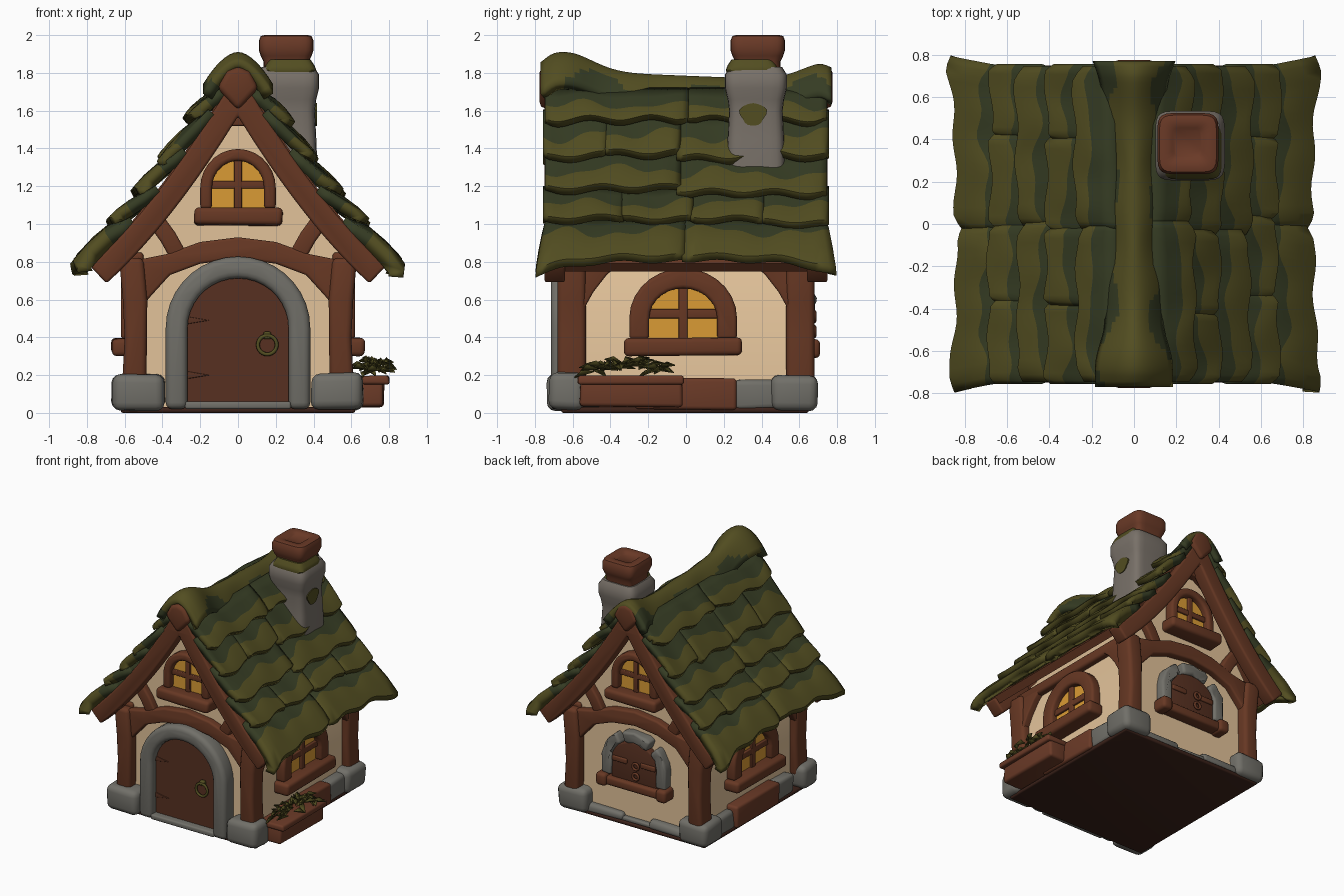
import bpy, bmesh, math, random
from math import sin, cos, pi, radians
from mathutils import Matrix, Vector

random.seed(4)
if "Cube" in bpy.data.objects:
    bpy.data.objects.remove(bpy.data.objects["Cube"])


def material(name, *rgb):
    m = bpy.data.materials.new(name)
    m.use_nodes = True
    m.diffuse_color = (*rgb, 1)
    m.node_tree.nodes["Principled BSDF"].inputs["Base Color"].default_value = (*rgb, 1)
    return m


PLASTER = material("cream plaster", .76, .54, .32)
TIMBER = material("timber brown", .135, .039, .017)
DOOR = material("door brown", .095, .03, .015)
STONE = material("grey stone", .165, .16, .14)
CHIM = material("chimney stone", .19, .165, .14)
OLIVE = material("olive moss", .085, .075, .015)
GREEN = material("dark green thatch", .036, .045, .017)
GLASS = material("amber glass", .7, .33, .035)
BRICK = material("red brick", .145, .042, .02)
UNDER = material("dark underside", .045, .016, .01)


def finish(name, bm, *mats):
    me = bpy.data.meshes.new(name)
    bm.to_mesh(me)
    bm.free()
    for m in mats:
        me.materials.append(m)
    ob = bpy.data.objects.new(name, me)
    bpy.context.collection.objects.link(ob)
    bpy.ops.object.select_all(action='DESELECT')
    ob.select_set(True)
    bpy.context.view_layer.objects.active = ob
    bpy.ops.object.shade_smooth_by_angle(angle=radians(50))
    return ob


def prism(name, pts, d0, d1, mat, a=0, bevel=.015, jitter=0):
    """Extrude an outline (sideways, up) outward from d0 to d1 on the wall turned by a degrees."""
    bm = bmesh.new()
    rings = [[bm.verts.new((u, -d, v)) for u, v in pts] for d in (d0, d1)]
    n = len(pts)
    for r in rings:
        bm.faces.new(r)
    for i in range(n):
        k = (i + 1) % n
        bm.faces.new((rings[0][i], rings[0][k], rings[1][k], rings[1][i]))
    for v in bm.verts:
        v.co += Vector([random.uniform(-jitter, jitter) for _ in range(3)])
    bmesh.ops.recalc_face_normals(bm, faces=bm.faces)
    if bevel:
        edges = [e for e in bm.edges if e.calc_face_angle(0) > radians(40)]
        bmesh.ops.bevel(bm, geom=edges, offset=bevel, segments=3, profile=.5,
                        affect='EDGES', clamp_overlap=True)
    bm.transform(Matrix.Rotation(radians(a), 4, 'Z'))
    return finish(name, bm, mat)


def rect(u0, u1, v0, v1):
    return [(u0, v0), (u1, v0), (u1, v1), (u0, v1)]


def arch(half, z0, spring, top, n=14):
    """Open path up one jamb, over the arch and down the other."""
    over = [(half * cos(pi * i / n), spring + (top - spring) * sin(pi * i / n)) for i in range(n + 1)]
    return [(half, z0)] + over + [(-half, z0)]


def strip(path, width):
    """Closed outline of a band following a path, with mitred bends."""
    p = [Vector(q) for q in path]
    left, right = [], []
    for i, q in enumerate(p):
        t0 = (q - p[max(i - 1, 0)] if i else p[1] - q).normalized()
        t1 = (p[i + 1] - q if i < len(p) - 1 else t0).normalized()
        t = (t0 + t1).normalized()
        off = Vector((-t.y, t.x)) * width / 2 / max(.45, t.dot(t0))
        left.append(tuple(q + off))
        right.append(tuple(q - off))
    return left + right[::-1]


def mirrored(path):
    return [(-x, z) for x, z in path[::-1]] + [q for q in path if q[0] > .001]


def roof_pt(x, off=0):
    n = Vector((1.75 - 1.06 * x, 1)).normalized()
    return x + n.x * off, 1.83 - 1.75 * x + .53 * x * x + n.y * off


def loft(name, rings, mat, c, power=.35, n=24):
    """Stack rounded squares given as (half size, height)."""
    bm = bmesh.new()
    rows = []
    for h, z in rings:
        row = []
        for i in range(n):
            a = 2 * pi * i / n + pi / n
            x, y = [math.copysign(abs(f(a)) ** power, f(a)) * h for f in (cos, sin)]
            row.append(bm.verts.new((c[0] + x, c[1] + y, z)))
        rows.append(row)
    for r0, r1 in zip(rows, rows[1:]):
        for i in range(n):
            bm.faces.new((r0[i], r0[(i + 1) % n], r1[(i + 1) % n], r1[i]))
    bm.faces.new(rows[0][::-1])
    bm.faces.new(rows[-1])
    return finish(name, bm, mat)


def window(name, a, d, u, half, z0, spring, top, t, sill, bar):
    def move(pts):
        return [(x + u, z) for x, z in pts]
    prism(name + "_glass", move(arch(half + .02, z0, spring, top + .02)), d - .02, d + .02, GLASS, a, 0)
    prism(name + "_frame", move(strip(arch(half + t / 2, z0, spring, top + t / 2), t)),
          d - .02, d + .07, TIMBER, a, .02)
    prism(name + "_upright", move(rect(-bar, bar, z0, top + .02)), d, d + .04, TIMBER, a, .006)
    zm = (z0 + top) / 2
    prism(name + "_crossbar", move(rect(-half - .02, half + .02, zm - bar, zm + bar)),
          d, d + .038, TIMBER, a, .006)
    prism(name + "_sill", move(rect(-sill, sill, z0 - .085, z0 + .005)), d - .02, d + .12, TIMBER, a, .025, .006)


# Walls and underside
body = [(.55, .02), (.55, .84), (.42, 1.04), (.25, 1.33), (.05, 1.6)]
prism("plaster_walls", mirrored(body), -.6, .6, PLASTER, 0, 0)
prism("underside", rect(-.62, .62, 0, .03), -.65, .66, UNDER, 0, .012)

# Gable ends, alike at front and back
barge = mirrored([roof_pt(.06 + .066 * i, -.07) for i in range(12)])
barge = [q for q in barge if abs(q[0]) > .03 or abs(q[0]) < .001]
for end, a in (("front", 0), ("back", 180)):
    prism(end + "_barge_board", strip(barge, .125), .64, .75, TIMBER, a, .025)
    prism(end + "_ridge_boss", [(-.11, 1.72), (0, 1.6), (.11, 1.72), (.06, 1.81), (0, 1.835), (-.06, 1.81)],
          .7, .775, TIMBER, a, .03)
    prism(end + "_collar", [(-.13, 1.47), (-.05, 1.52), (.05, 1.52), (.13, 1.47), (.03, 1.68), (-.03, 1.68)],
          .57, .66, TIMBER, a, .01)
    under = [(.56, .5), (.46, .62), (.36, .73), (.2, .79), (0, .815)]
    over = [(0, .93), (.2, .905), (.38, .84), (.58, .8)]
    prism(end + "_arched_beam", mirrored(under[::-1]) + mirrored(over)[::-1],
          .57, .655, TIMBER, a, .015)
    for s in (-1, 1):
        prism(end + "_strut", strip([(s * .32, .84), (s * .37, .93), (s * .45, 1.04)], .09),
              .57, .65, TIMBER, a, .015)
        post = [(.485, .12), (.615, .12), (.6, .4), (.61, .6), (.63, .82), (.5, .82), (.48, .6)]
        prism(end + "_post", [(s * x, z) for x, z in post], .53, .68, TIMBER, a, .03)
    window(end + "_gable_window", a, .6, 0, .138, 1.08, 1.19, 1.335, .062, .235, .02)

# Side walls, alike at left and right
for side, a in (("left", 90), ("right", -90)):
    f = 1 if a > 0 else -1
    prism(side + "_eave_beam", rect(-.62, .62, .765, .85), .5, .6, TIMBER, a, .02)
    for s in (-1, 1):
        prism(side + "_brace", [(s * .34, .8), (s * .42, .73), (s * .49, .64), (s * .54, .55),
                                (s * .6, .6), (s * .6, .8)], .52, .6, TIMBER, a, .012)
    window(side + "_window", a, .55, -.015 * f, .18, .39, .5, .66, .105, .315, .024)

# Corner stones and footing
for s in (-1, 1):
    prism("front_corner_stone", rect(s * .385, s * .665, .015, .21), .54, .73, STONE, 0, .045, .01)
    prism("back_corner_stone", rect(s * .41, s * .66, .015, .2), -.69, -.45, STONE, 0, .045, .01)
    prism("side_footing_stone", rect(.25, .48, .02, .175), .5, .625, STONE, 90 * s, .03, .01)
    prism("front_side_footing", rect(-.56, -.25, .02, .16), .5, .615, STONE, 90 * s, .03, .01)
    prism("back_footing_stone", rect(s * .12, s * .45, .02, .09), .55, .65, STONE, 180, .025, .012)
    prism("side_plank", rect(-.27, .27, .02, .185), .5, .64, BRICK, 90 * s, .02, .006)
prism("back_footing_middle", rect(-.16, .16, .02, .06), .55, .64, STONE, 180, .015, .008)

# Front door
prism("door", arch(.28, .04, .42, .73), .58, .655, DOOR, 0, 0)
prism("door_arch", strip(arch(.325, .02, .45, .77, 18), .115), .57, .715, STONE, 0, .035)
prism("door_step", rect(-.28, .28, .02, .06), .58, .71, STONE, 0, .012)
for z in (.2, .49):
    prism("door_hinge", [(-.27, z - .02), (-.15, z), (-.27, z + .02)], .64, .662, DOOR, 0, .005)


def ring(name, x, y, z, r, mat):
    bpy.ops.mesh.primitive_torus_add(major_radius=r, minor_radius=.01, major_segments=24, minor_segments=8,
                                     location=(x, y, z), rotation=(pi / 2, 0, 0))
    bpy.context.object.name = name
    bpy.context.object.data.materials.append(mat)
    bpy.ops.object.shade_smooth()


ring("door_ring", .155, -.68, .36, .05, OLIVE)
prism("door_ring_plate", rect(.135, .175, .39, .43), .65, .685, OLIVE, 0, .01)

# Back shutter with broken stone surround
prism("shutter", arch(.2, .36, .53, .68), .58, .655, DOOR, 180, .012)
surround = arch(.24, .38, .53, .72, 16)
for i, k in ((0, 5), (6, 11), (12, 18)):
    prism("shutter_stone", strip(surround[i:k + 1], .085), .57, .67, STONE, 180, .02, .006)
prism("shutter_sill", rect(-.25, .25, .3, .37), .58, .69, TIMBER, 180, .02)
for s in (-1, 1):
    prism("sill_end", rect(s * .22, s * .31, .29, .39), .58, .71, TIMBER, 180, .025)
    prism("shutter_strap", rect(s * .06, s * .19, .5, .54), .64, .668, TIMBER, 180, .008)
for z in (.43, .51):
    ring("shutter_ring", -.03, .68, z, .025, TIMBER)

# Roof deck and ridge cap
deck = [roof_pt(.1 + .075 * i, -.03) for i in range(10)]
prism("roof_deck", strip(mirrored(deck), .06), -.69, .69, TIMBER, 0, 0)


def ridge_height(y):
    return 1.785 - .04 * y + .1 * math.exp(-((y + .64) / .2) ** 2) + .1 * math.exp(-((y - .76) / .2) ** 2)


def sheet(name, grid, rule, flip=False, thick=.05):
    """Skin a grid of points, colour its faces by rule(row, column) and thicken it."""
    bm = bmesh.new()
    vs = [[bm.verts.new(p) for p in row] for row in grid]
    for i in range(len(vs) - 1):
        for j in range(len(vs[0]) - 1):
            q = [vs[i][j], vs[i + 1][j], vs[i + 1][j + 1], vs[i][j + 1]]
            bm.faces.new(q[::-1] if flip else q).material_index = rule(i, j)
    ob = finish(name, bm, OLIVE, GREEN)
    mod = ob.modifiers.new("thickness", 'SOLIDIFY')
    mod.thickness, mod.offset = thick, -1


cap = []
for i in range(61):
    y = -.77 + 1.54 * i / 60
    drop = .025 * max(0, abs(y) / .77 - .92) / .08
    w = .14 + .05 * abs(y / .77) ** 3 + .012 * sin(y * 17)
    cap.append([(w * k / 8, y, ridge_height(y) - drop - (.13 + w * .2) * abs(k / 8) ** 1.8) for k in range(-8, 9)])
sheet("ridge_cap", cap, lambda i, j: int(abs(j - 7.5) > 6 + 2.2 * sin(i * .3 + j // 8)), True, .06)


# Overlapping thatch tiles with a wavy two-tone border
def tile(side, x0, x1, y0, y1, lift, shade, eave):
    ph = [random.uniform(0, 6) for _ in range(3)]
    grid, n = [], 22
    for i in range(n + 1):
        y = y0 + (y1 - y0) * i / n
        end = min(i, n - i) / n
        rnd = min(1, .7 + end * 4)
        corner = abs(y / .75) ** 4
        xb = x1 + (.01 + .035 * eave) * corner + .01 * sin(y * 19 + ph[0]) - .06 * (1 - rnd)
        b = shade + .09 * sin(y * 10 + ph[1]) + .05 * sin(y * 25 + ph[2])
        row = []
        for v, h in ((0, .1), (b * .5, .45), (b, .75), (b + (1 - b) * .5, .95), (.95, 1), (1, .62)):
            px, pz = roof_pt(x0 + (xb - x0) * v, .015 + lift * h * rnd)
            droop = eave * (.025 + .025 * corner) * v ** 3
            row.append((side * px, y * (1 - .07 * eave * (1 - v)), pz - droop))
        grid.append(row)
    sheet("thatch_tile", grid, lambda i, j: 1 if j < 2 else 0, side > 0, .06 + .02 * eave)


edges = [.08, .2, .335, .48, .615, .785]
for side in (-1, 1):
    for r in range(5):
        eave = int(r == 4)
        reach = .785 if eave else .735 + .01 * (r % 2)
        cuts = [-reach, -.38, .02, .4, reach] if r % 2 else [-reach, -.05, reach]
        cuts = [c + (random.uniform(-.06, .06) if abs(c) < .7 else 0) for c in cuts]
        for y0, y1 in zip(cuts, cuts[1:]):
            tile(side, max(.07, edges[r] - .06), edges[r + 1] + random.uniform(-.01, .012), y0 - .012, y1 + .012,
                 random.uniform(.08, .1), .42 if eave else .56, eave)

# Chimney
c = (.265, .37)
loft("chimney_stack", [(.15, 1.1), (.155, 1.32), (.15, 1.45), (.142, 1.6), (.15, 1.66), (.165, 1.72),
                       (.165, 1.79), (.14, 1.83)], CHIM, c)
loft("chimney_brick_cap", [(.12, 1.8), (.12, 1.86), (.135, 1.89), (.145, 1.92), (.145, 1.97), (.135, 1.995),
                           (.115, 2), (.075, 1.995), (.065, 1.985)], BRICK, (.255, .38))
loft("chimney_moss", [(.13, 1.79), (.14, 1.815), (.13, 1.84), (.11, 1.87)], OLIVE, (.275, .35))
blob = [(.355 + (.07 + .012 * sin(3 * t)) * cos(t), 1.58 + .06 * sin(t)) for t in [pi * i / 8 for i in range(16)]]
prism("moss_patch", blob, .408, .417, OLIVE, 90, 0)

# Planter with trailing leaves
prism("planter_box", rect(-.56, -.02, .03, .17), .58, .77, BRICK, 90, .02, .006)
prism("planter_rim", rect(-.575, -.01, .15, .195), .58, .8, BRICK, 90, .015, .005)
bm = bmesh.new()
for _ in range(50):
    y = random.uniform(-.5, -.12)
    base = Vector((random.uniform(.67, .78), y, random.uniform(.19, .21) + .05 * sin((y + .57) * 6)))
    a = random.uniform(0, 2 * pi)
    out = Vector((cos(a) * .7, sin(a), random.uniform(-.3, .3))) * random.uniform(.08, .13)
    wide = Vector((-sin(a), cos(a), .3)) * .021
    mid = base + out * .5 + Vector((0, 0, .02))
    bm.faces.new([bm.verts.new(p) for p in (base, mid + wide, base + out, mid - wide)])
leaves = finish("planter_leaves", bm, OLIVE)
leaves.modifiers.new("thickness", 'SOLIDIFY').thickness = .006
